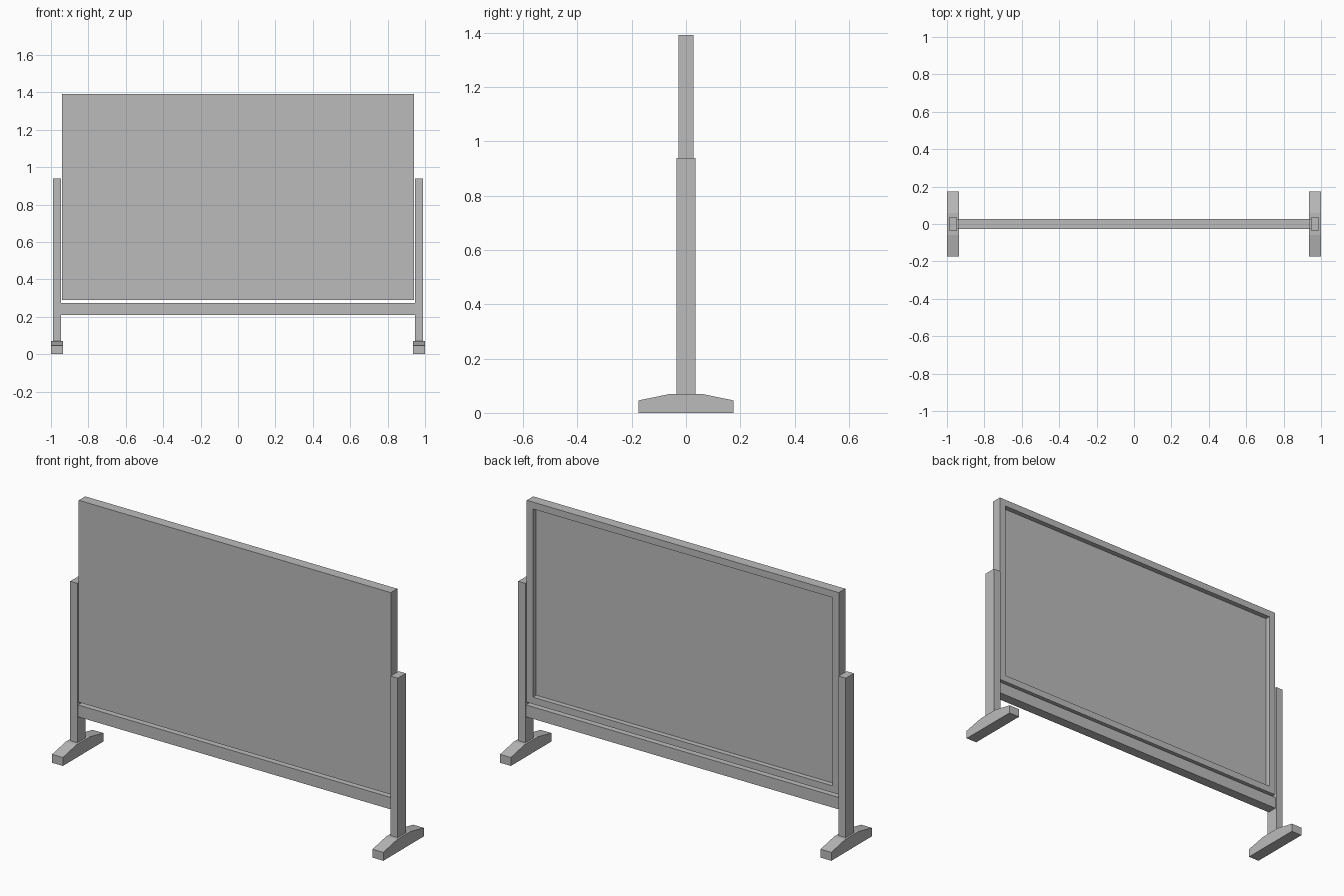
import bpy
import bmesh

cube = bpy.data.objects.get("Cube")
if cube:
    bpy.data.objects.remove(cube, do_unlink=True)

grey = bpy.data.materials.new("light grey")
grey.use_nodes = True
colour = (0.5, 0.5, 0.5, 1)
grey.diffuse_color = colour
grey.node_tree.nodes["Principled BSDF"].inputs["Base Color"].default_value = colour


def finish(name, bm):
    """Turn a bmesh into a named, coloured object."""
    bmesh.ops.recalc_face_normals(bm, faces=bm.faces)
    mesh = bpy.data.meshes.new(name)
    bm.to_mesh(mesh)
    bm.free()
    mesh.materials.append(grey)
    obj = bpy.data.objects.new(name, mesh)
    bpy.context.collection.objects.link(obj)
    return obj


def box(x0, x1, half_depth, z0, z1):
    """Box centred on y = 0."""
    bm = bmesh.new()
    bmesh.ops.create_cube(bm, size=1)
    for v in bm.verts:
        v.co.x = x1 if v.co.x > 0 else x0
        v.co.y = half_depth if v.co.y > 0 else -half_depth
        v.co.z = z1 if v.co.z > 0 else z0
    return bm


# Board: flat front, framed recess in the back
board_half = 0.028
recess = 0.028
bm = box(-0.942, 0.942, board_half, 0.29, 1.392)
back = max(bm.faces, key=lambda f: f.calc_center_median().y)
bmesh.ops.inset_region(bm, faces=[back], thickness=0.053)
inner = bmesh.ops.extrude_face_region(bm, geom=[back])
bmesh.ops.translate(bm, vec=(0, -recess, 0),
                    verts=[g for g in inner["geom"] if isinstance(g, bmesh.types.BMVert)])
if back.is_valid:
    bmesh.ops.delete(bm, geom=[back], context="FACES_ONLY")
finish("board", bm)

# Rail joining the two posts below the board
finish("lower_rail", box(-0.946, 0.946, board_half, 0.209, 0.274))

# Post and sloped foot on each side
foot_profile = [(-0.175, 0), (0.175, 0), (0.175, 0.046),
                (0.058, 0.07), (-0.058, 0.07), (-0.175, 0.046)]
for side, s in (("left", 1), ("right", -1)):
    x0, x1 = sorted((s * 0.946, s * 0.989))
    finish(side + "_post", box(x0, x1, 0.035, 0.07, 0.94))

    bm = bmesh.new()
    face = bm.faces.new([bm.verts.new((s * 0.935, y, z)) for y, z in foot_profile])
    end = bmesh.ops.extrude_face_region(bm, geom=[face], use_keep_orig=True)
    bmesh.ops.translate(bm, vec=(s * 0.065, 0, 0),
                        verts=[g for g in end["geom"] if isinstance(g, bmesh.types.BMVert)])
    finish(side + "_foot", bm)
